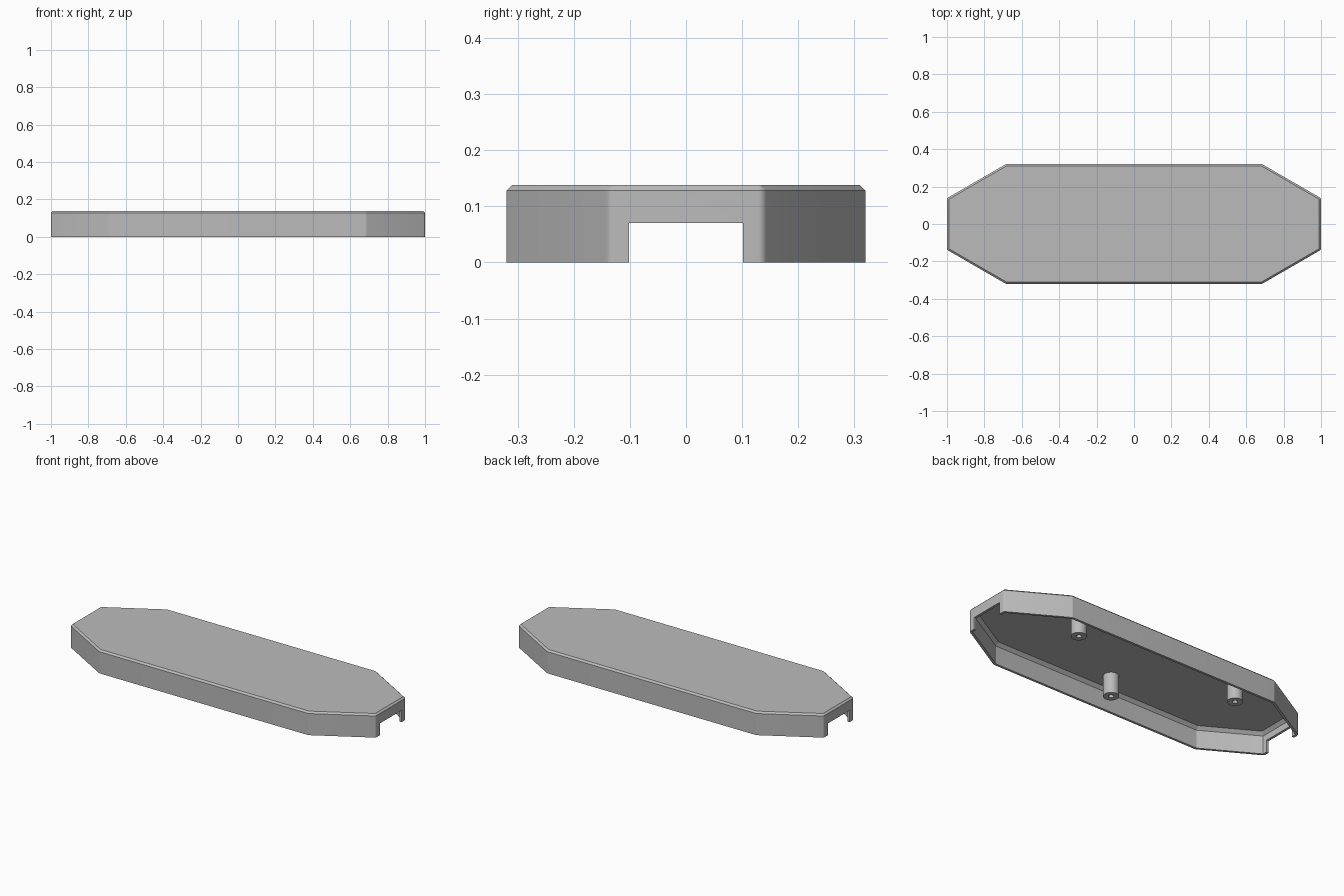
import bpy, bmesh
from math import sin, cos, radians, pi

cube = bpy.data.objects.get("Cube")
if cube:
    bpy.data.objects.remove(cube, do_unlink=True)

LENGTH, WIDTH, HEIGHT = 1.0, 0.32, 0.138   # half length, half width, full height
DIAGONAL = 0.6195                          # distance of the slanted sides from centre
WALL, CEILING = 0.014, 0.125

grey = bpy.data.materials.new("light_grey")
grey.use_nodes = True
color = (0.5, 0.5, 0.5, 1)
grey.diffuse_color = color
grey.node_tree.nodes["Principled BSDF"].inputs["Base Color"].default_value = color


def make_object(name, bm):
    bmesh.ops.recalc_face_normals(bm, faces=bm.faces[:])
    mesh = bpy.data.meshes.new(name)
    bm.to_mesh(mesh)
    bm.free()
    mesh.materials.append(grey)
    obj = bpy.data.objects.new(name, mesh)
    bpy.context.collection.objects.link(obj)
    return obj


def select(obj):
    bpy.ops.object.select_all(action='DESELECT')
    obj.select_set(True)
    bpy.context.view_layer.objects.active = obj


def skin(loops):
    """Join closed loops of points with quads and cap both ends."""
    bm = bmesh.new()
    rings = [[bm.verts.new(p) for p in loop] for loop in loops]
    for a, b in zip(rings, rings[1:]):
        n = len(a)
        for i in range(n):
            j = (i + 1) % n
            bm.faces.new((a[i], a[j], b[j], b[i]))
    bm.faces.new(rings[0])
    bm.faces.new(rings[-1])
    return bm


def outline(inset, z):
    """Long octagon with slightly rounded corners, shrunk by inset."""
    r = max(0.016 - inset, 0.004)
    i = inset + r
    c60, s60 = cos(radians(60)), sin(radians(60))
    x, y, d = LENGTH - i, WIDTH - i, DIAGONAL - i
    corners = [((x, (d - c60 * x) / s60), 0, 60),
               (((d - s60 * y) / c60, y), 60, 90)]
    quarter = []
    for (cx, cy), a0, a1 in corners:
        for k in range(5):
            a = radians(a0 + (a1 - a0) * k / 4)
            quarter.append((cx + r * cos(a), cy + r * sin(a)))
    half = quarter + [(-px, py) for px, py in reversed(quarter)]
    return [(px, py, z) for px, py in half + [(-px, -py) for px, py in half]]


# Hollow cover: chamfered outside, thin walls, chamfered ceiling inside
cover = make_object("cover_shell", skin([
    outline(0.01, HEIGHT), outline(0, HEIGHT - 0.01), outline(0, 0),
    outline(WALL, 0), outline(WALL, CEILING - 0.018), outline(WALL + 0.018, CEILING)]))

# Rectangular openings through both end walls
bm = bmesh.new()
bmesh.ops.create_cube(bm, size=1)
bmesh.ops.scale(bm, verts=bm.verts[:], vec=(2.4, 0.204, 0.14))
cutter = make_object("end_opening_cutter", bm)
cutter.hide_render = True
cut = cover.modifiers.new("end_openings", 'BOOLEAN')
cut.operation, cut.solver, cut.object = 'DIFFERENCE', 'EXACT', cutter
select(cover)
bpy.ops.object.modifier_apply(modifier=cut.name)
bpy.data.objects.remove(cutter, do_unlink=True)
bpy.ops.object.shade_smooth_by_angle(angle=radians(25))


# Three screw posts with blind holes
def circle(x, y, r, z, n=32):
    return [(x + r * cos(2 * pi * k / n), y + r * sin(2 * pi * k / n), z) for k in range(n)]


posts = {"left_screw_post": (0.53, 0.185),
         "right_screw_post": (-0.53, 0.185),
         "middle_screw_post": (0, -0.185)}
for name, (x, y) in posts.items():
    post = make_object(name, skin([
        circle(x, y, 0.042, CEILING + 0.003), circle(x, y, 0.042, 0.004),
        circle(x, y, 0.014, 0.004), circle(x, y, 0.014, 0.09)]))
    select(post)
    bpy.ops.object.shade_smooth_by_angle(angle=radians(30))
